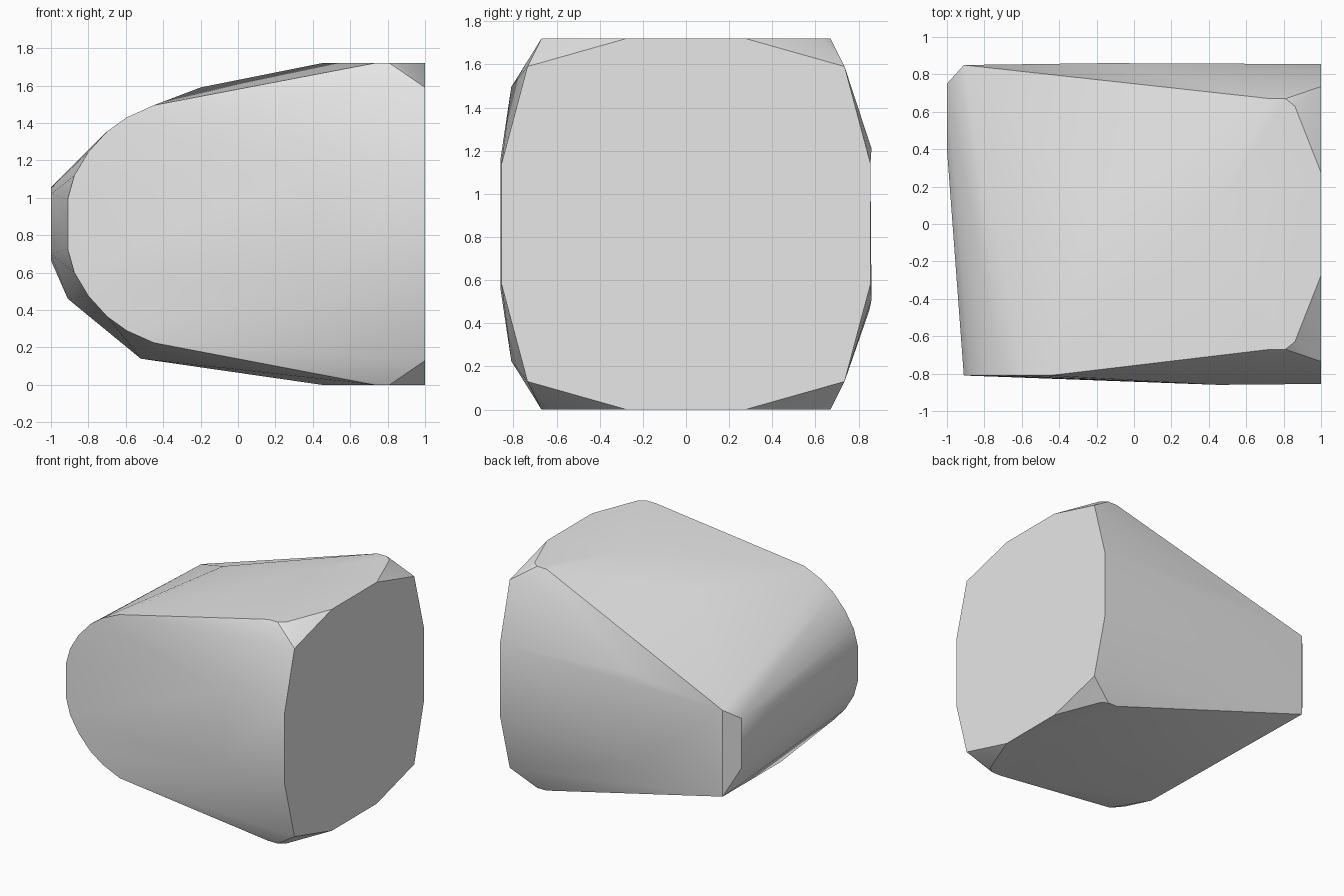
import bpy
import bmesh

cube = bpy.data.objects.get("Cube")
if cube:
    bpy.data.objects.remove(cube, do_unlink=True)

MID = 0.86  # height of the mirror plane
points = []


def mirrored(x, y, rise):
    """Add a point above the middle height and its twin below."""
    points.append((x, y, MID + rise))
    points.append((x, y, MID - rise))


# Rounded nose of the front face
for x, rise in [(-0.91, 0.135), (-0.875, 0.26), (-0.80, 0.385),
                (-0.70, 0.495), (-0.595, 0.57), (-0.45, 0.635)]:
    mirrored(x, -0.81, rise)

# Flat end face and the rounded corners beside it
for side in (-1, 1):
    mirrored(1.0, side * 0.855, 0.28)
    mirrored(1.0, side * 0.735, 0.73)
    mirrored(1.0, side * 0.275, MID)
    for x, y in [(0.73, 0.67), (0.81, 0.67), (0.86, 0.63)]:
        mirrored(x, side * y, MID)

# Swell of the front and back faces
mirrored(0.45, -0.86, 0.30)
mirrored(-0.15, 0.86, 0.35)

# Narrow edge at the far end
mirrored(-1.0, 0.75, 0.195)
mirrored(-1.0, 0.40, 0.16)
points += [(-0.91, 0.85, 1.13), (-0.91, 0.85, 0.46)]

# Ridges across the top and the underside
points += [(-0.20, 0.10, 1.59), (0.45, 0.10, 1.72),
           (-0.52, -0.42, 0.14), (0.45, -0.20, 0.0)]

# Wrap the points in one convex skin
bm = bmesh.new()
for p in points:
    bm.verts.new(p)
hull = bmesh.ops.convex_hull(bm, input=bm.verts[:])
loose = {g for g in hull["geom_interior"] + hull["geom_unused"]
         if isinstance(g, bmesh.types.BMVert)}
bmesh.ops.delete(bm, geom=list(loose), context='VERTS')
bmesh.ops.dissolve_limit(bm, angle_limit=0.02, verts=bm.verts[:], edges=bm.edges[:])
bmesh.ops.recalc_face_normals(bm, faces=bm.faces[:])

mesh = bpy.data.meshes.new("stone_block")
bm.to_mesh(mesh)
bm.free()
block = bpy.data.objects.new("stone_block", mesh)
bpy.context.collection.objects.link(block)

# Plain grey surface
grey = bpy.data.materials.new("light_grey")
grey.use_nodes = True
color = (0.8, 0.8, 0.8, 1.0)
grey.diffuse_color = color
grey.node_tree.nodes["Principled BSDF"].inputs["Base Color"].default_value = color
mesh.materials.append(grey)

# Smooth the gentle folds, keep the sharp edges
bpy.ops.object.select_all(action='DESELECT')
block.select_set(True)
bpy.context.view_layer.objects.active = block
bpy.ops.object.shade_smooth_by_angle(angle=0.6)
